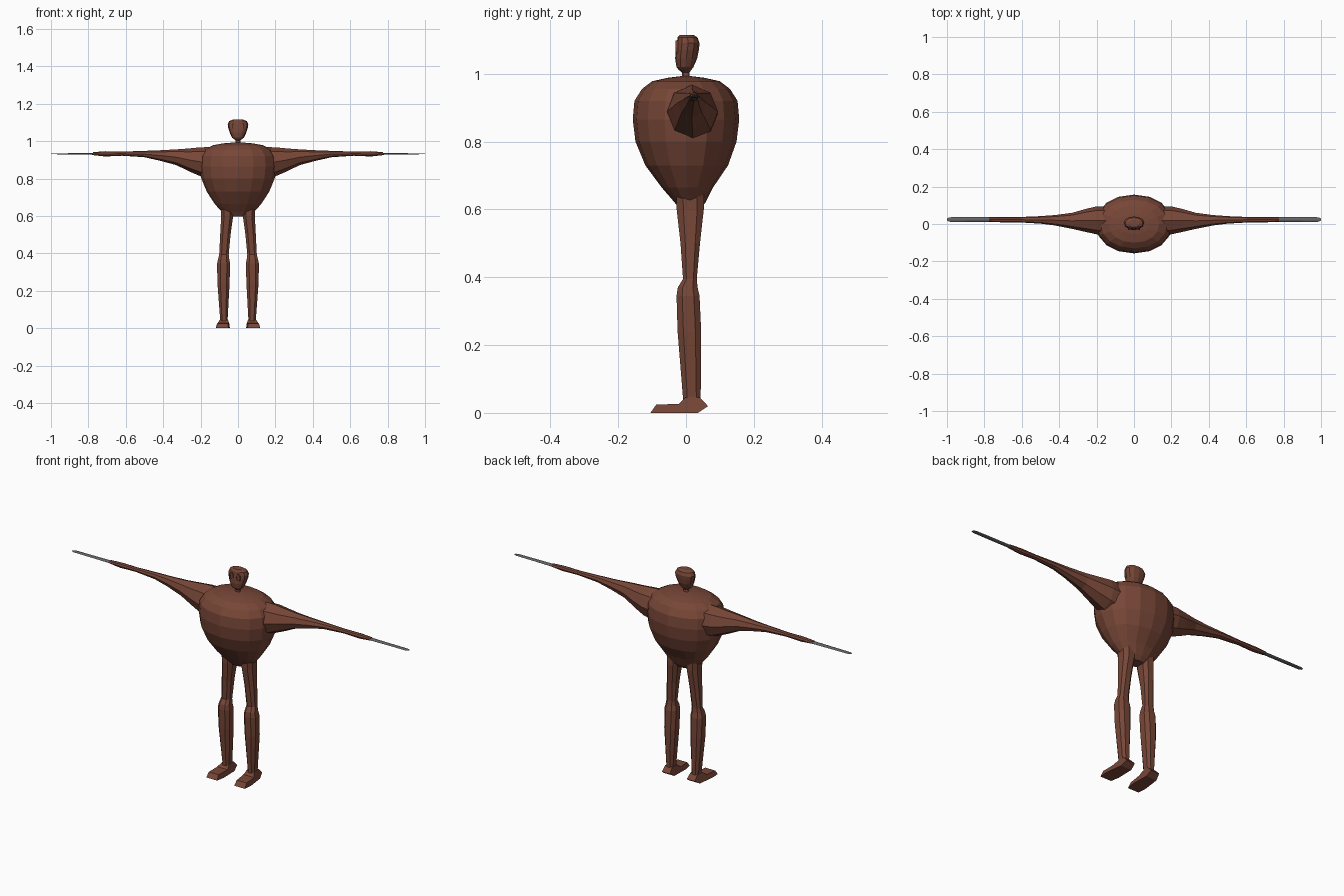
import bpy, bmesh, math

if "Cube" in bpy.data.objects:
    bpy.data.objects.remove(bpy.data.objects["Cube"])


def material(name, rgb):
    m = bpy.data.materials.new(name)
    m.diffuse_color = (*rgb, 1)
    m.use_nodes = True
    m.node_tree.nodes["Principled BSDF"].inputs["Base Color"].default_value = m.diffuse_color
    return m


BROWN = material("reddish brown", (0.185, 0.062, 0.038))
GREY = material("blade grey", (0.13, 0.135, 0.14))


def finish(bm, name, mat, mirror):
    bmesh.ops.recalc_face_normals(bm, faces=bm.faces)
    me = bpy.data.meshes.new(name)
    bm.to_mesh(me)
    bm.free()
    me.materials.append(mat)
    ob = bpy.data.objects.new(name, me)
    bpy.context.collection.objects.link(ob)
    if mirror:
        ob.modifiers.new("mirror", 'MIRROR')
    return ob


def loft(name, rings, axis, sides, mat, mirror=False, power=2.0, offset=0.0):
    """rings: (position along axis, (min, max), (min, max)) of the cross-section."""
    bm = bmesh.new()
    loops = []
    for pos, (a0, a1), (b0, b1) in rings:
        loop = []
        for i in range(sides):
            t = 2 * math.pi * (i + offset) / sides
            c, s = math.cos(t), math.sin(t)
            u = (a0 + a1) / 2 + (a1 - a0) / 2 * math.copysign(abs(c) ** (2 / power), c)
            v = (b0 + b1) / 2 + (b1 - b0) / 2 * math.copysign(abs(s) ** (2 / power), s)
            loop.append(bm.verts.new((u, v, pos) if axis == 'Z' else (pos, u, v)))
        loops.append(loop)
    for lo, hi in zip(loops, loops[1:]):
        for i in range(sides):
            j = (i + 1) % sides
            bm.faces.new((lo[i], lo[j], hi[j], hi[i]))
    bm.faces.new(loops[0])
    bm.faces.new(loops[-1])
    return finish(bm, name, mat, mirror)


# Barrel torso
torso = [(.598, .045, .03, .012), (.62, .085, .045, .012), (.665, .125, .076, .004),
         (.73, .167, .122, .002), (.80, .196, .149, 0), (.865, .205, .157, 0),
         (.92, .199, .152, 0), (.955, .177, .130, 0), (.978, .135, .100, 0),
         (.988, .08, .055, 0), (.993, .02, .015, 0)]
loft("torso", [(z, (-rx, rx), (cy - ry, cy + ry)) for z, rx, ry, cy in torso],
     'Z', 16, BROWN, power=2.1)

# Head with thin neck
head = [(.985, .016, -.012, .012), (1.004, .012, -.012, .010), (1.012, .024, -.022, .016),
        (1.02, .033, -.028, .022), (1.045, .044, -.032, .033), (1.07, .052, -.030, .038),
        (1.09, .055, -.027, .040), (1.107, .047, -.025, .034), (1.115, .028, -.018, .022)]
loft("head", [(z, (-rx, rx), (y0, y1)) for z, rx, y0, y1 in head], 'Z', 12, BROWN, power=2.2)

# Oval eye rims
bm = bmesh.new()
n = 10
rows = []
for k, y in ((1.0, -.024), (1.0, -.031), (.6, -.031), (.6, -.026)):
    rows.append([bm.verts.new((.02 + .013 * k * math.cos(2 * math.pi * i / n), y,
                               1.078 + .021 * k * math.sin(2 * math.pi * i / n)))
                 for i in range(n)])
for p, q in zip(rows, rows[1:]):
    for i in range(n):
        bm.faces.new((p[i], p[(i + 1) % n], q[(i + 1) % n], q[i]))
bm.faces.new(rows[-1])
finish(bm, "eye_rims", BROWN, True)

# Tapering arms
loft("arms", [(.15, (-.06, .095), (.80, .968)), (.20, (-.055, .094), (.812, .967)),
              (.26, (-.042, .08), (.838, .961)), (.33, (-.026, .06), (.872, .956)),
              (.42, (-.008, .048), (.896, .951)), (.50, (.002, .042), (.914, .948)),
              (.62, (.009, .037), (.922, .944)), (.71, (.009, .037), (.918, .946)),
              (.775, (.012, .035), (.925, .941))], 'X', 8, BROWN, True)

# Flat blades in place of hands
loft("blade_hands", [(.74, (.011, .037), (.926, .938)), (.90, (.011, .037), (.928, .936)),
                     (.985, (.012, .036), (.930, .934)), (1.0, (.018, .030), (.931, .933))],
     'X', 6, GREY, True)

# Legs with knee step
loft("legs", [(.02, (.052, .098), (-.010, .045)), (.05, (.054, .097), (-.011, .045)),
              (.24, (.043, .112), (-.027, .047)), (.345, (.040, .114), (-.030, .042)),
              (.37, (.045, .108), (-.026, .036)), (.395, (.048, .102), (-.010, .033)),
              (.50, (.038, .097), (-.018, .043)), (.60, (.024, .092), (-.030, .055)),
              (.66, (.022, .095), (-.032, .055))], 'Z', 8, BROWN, True, offset=0.5, power=2.6)

# Wedge feet: side profile (y, z, centre x, half width)
foot = [(-.105, 0, .083, .032), (-.088, .024, .083, .029), (-.02, .027, .078, .031),
        (-.002, .045, .075, .022), (.040, .046, .075, .021), (.065, .02, .074, .024),
        (.035, 0, .076, .031), (-.06, 0, .081, .038)]
bm = bmesh.new()
inner = [bm.verts.new((c - w, y, z)) for y, z, c, w in foot]
outer = [bm.verts.new((c + w, y, z)) for y, z, c, w in foot]
bm.faces.new(inner)
bm.faces.new(outer)
for i in range(len(foot)):
    j = (i + 1) % len(foot)
    bm.faces.new((inner[i], inner[j], outer[j], outer[i]))
finish(bm, "feet", BROWN, True)
